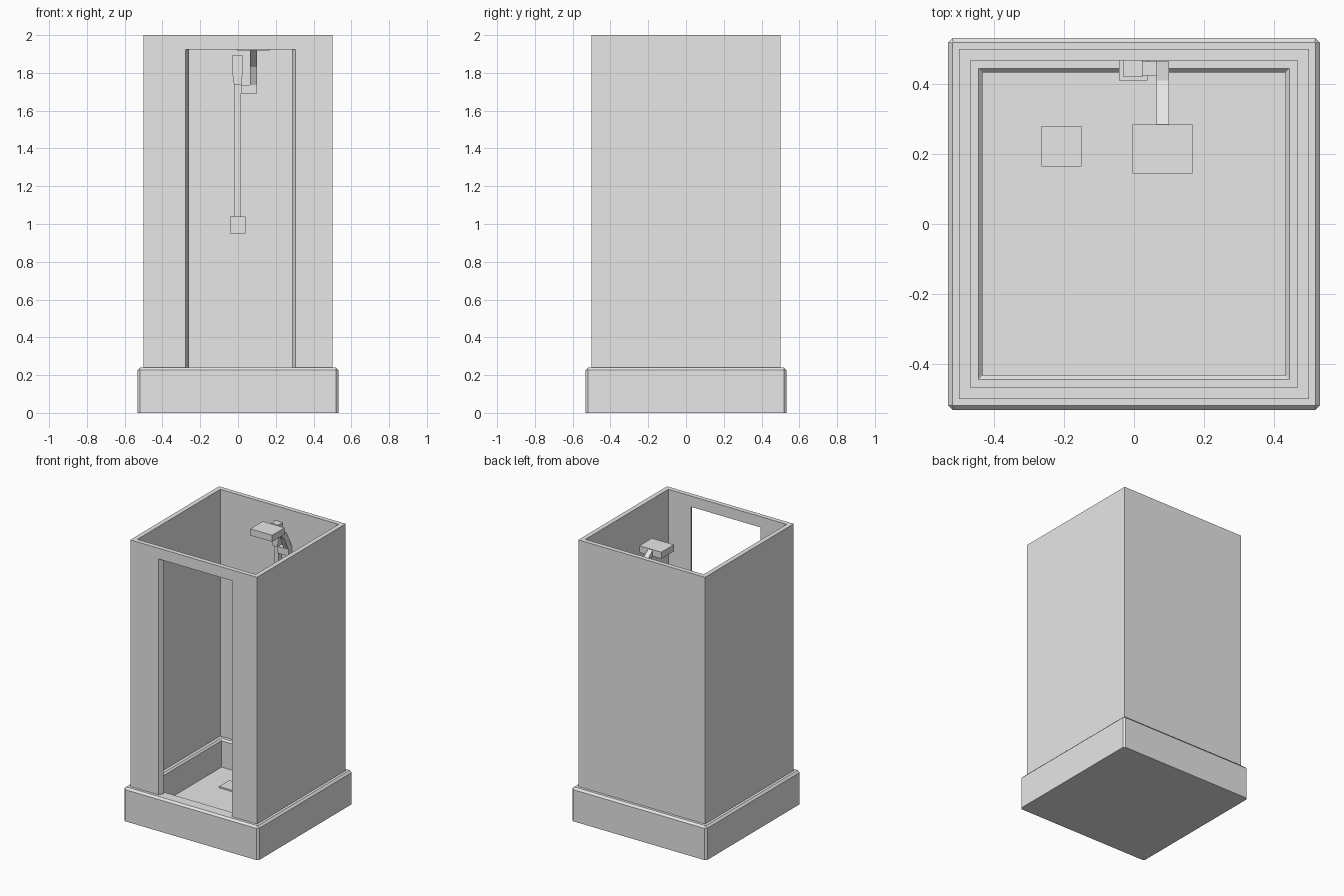
import bpy, bmesh

cube = bpy.data.objects.get("Cube")
if cube:
    bpy.data.objects.remove(cube, do_unlink=True)

grey = bpy.data.materials.new("plain_grey")
grey.use_nodes = True
grey.diffuse_color = (0.8, 0.8, 0.8, 1)
grey.node_tree.nodes["Principled BSDF"].inputs["Base Color"].default_value = (0.8, 0.8, 0.8, 1)


def finish(name, bm):
    bmesh.ops.recalc_face_normals(bm, faces=bm.faces)
    mesh = bpy.data.meshes.new(name)
    bm.to_mesh(mesh)
    bm.free()
    mesh.materials.append(grey)
    obj = bpy.data.objects.new(name, mesh)
    bpy.context.collection.objects.link(obj)
    return obj


def box(name, x, y, z):
    bm = bmesh.new()
    bmesh.ops.create_cube(bm, size=1)
    for v in bm.verts:
        v.co = [r[0] if c < 0 else r[1] for c, r in zip(v.co, (x, y, z))]
    return finish(name, bm)


def prism(name, points, place, low, high):
    """Extrude a 2D outline between two depths; place maps (a, b, depth) to xyz."""
    bm = bmesh.new()
    rings = [[bm.verts.new(place(a, b, d)) for a, b in points] for d in (low, high)]
    for ring in rings:
        bm.faces.new(ring)
    for i in range(len(points)):
        j = (i + 1) % len(points)
        bm.faces.new((rings[0][i], rings[0][j], rings[1][j], rings[1][i]))
    return finish(name, bm)


def bridge_squares(name, loops, caps):
    """Skin nested square loops given as (half size, corner cut, height)."""
    bm = bmesh.new()
    rings = []
    for h, c, z in loops:
        k = h - c
        corners = [(k, -h), (h, -k), (h, k), (k, h), (-k, h), (-h, k), (-h, -k), (-k, -h)]
        rings.append([bm.verts.new((x, y, z)) for x, y in corners])
    for a, b in zip(rings, rings[1:]):
        for i in range(8):
            j = (i + 1) % 8
            bm.faces.new((a[i], a[j], b[j], b[i]))
    if caps:
        bm.faces.new(rings[0])
        bm.faces.new(rings[-1])
    bmesh.ops.remove_doubles(bm, verts=bm.verts, dist=0.0001)
    return finish(name, bm)


# Tray with chamfered rim and a sunken floor
BASE, OUT, IN, RIM, TOP = 0.532, 0.5, 0.467, 0.24, 2.0
bridge_squares("shower_tray", [
    (BASE, 0.013, 0), (BASE, 0.013, RIM - 0.014), (BASE - 0.013, 0.001, RIM),
    (0.445, 0.001, RIM), (0.434, 0.001, RIM - 0.012), (0.434, 0.001, 0.04)], True)

# Back and side walls as one U-shaped outline
upright = lambda a, b, d: (a, b, d)
prism("back_and_side_walls", [
    (-OUT, -OUT), (-IN, -OUT), (-IN, IN), (IN, IN), (IN, -OUT), (OUT, -OUT),
    (OUT, OUT), (-OUT, OUT)], upright, RIM, TOP)

# Front wall: two slanted jambs and a lintel over the doorway
LEFT, RIGHT, SLANT, HEAD = -0.278, 0.304, 0.018, 1.923
prism("front_panel_right", [
    (-IN, -OUT), (LEFT, -OUT), (LEFT + SLANT, -IN), (-IN, -IN)], upright, RIM, TOP)
prism("front_panel_left", [
    (IN, -OUT), (RIGHT, -OUT), (RIGHT - SLANT, -IN), (IN, -IN)], upright, RIM, TOP)
prism("door_lintel", [
    (LEFT, -OUT), (RIGHT, -OUT), (RIGHT - SLANT, -IN), (LEFT + SLANT, -IN)],
    upright, HEAD, TOP)

# Floor drain
box("drain", (-0.265, -0.15), (0.165, 0.28), (0.035, 0.05))

# Riser rail with its tapered top bracket and valve block
facing = lambda a, b, d: (a, d, b)
box("valve_block", (-0.043, 0.039), (0.41, IN), (0.95, 1.04))
box("riser_rail", (-0.021, 0.017), (0.435, IN), (1.04, 1.74))
prism("top_bracket", [
    (-0.021, 1.735), (0.017, 1.735), (0.025, 1.8), (0.025, 1.895),
    (-0.03, 1.895), (-0.03, 1.8)], facing, 0.42, IN)

# Bent arm that carries the shower head
box("arm_connector", (0.015, 0.064), (0.425, 0.465), (1.69, 1.737))
sideways = lambda a, b, d: (d, a, b)
prism("shower_arm", [
    (0.425, 1.69), (0.425, 1.737), (0.38, 1.83), (0.285, 1.918),
    (0.285, 1.96), (0.41, 1.86), (0.465, 1.745), (0.465, 1.69)],
    sideways, 0.064, 0.1)
box("shower_head", (-0.005, 0.168), (0.145, 0.285), (1.918, 1.965))
